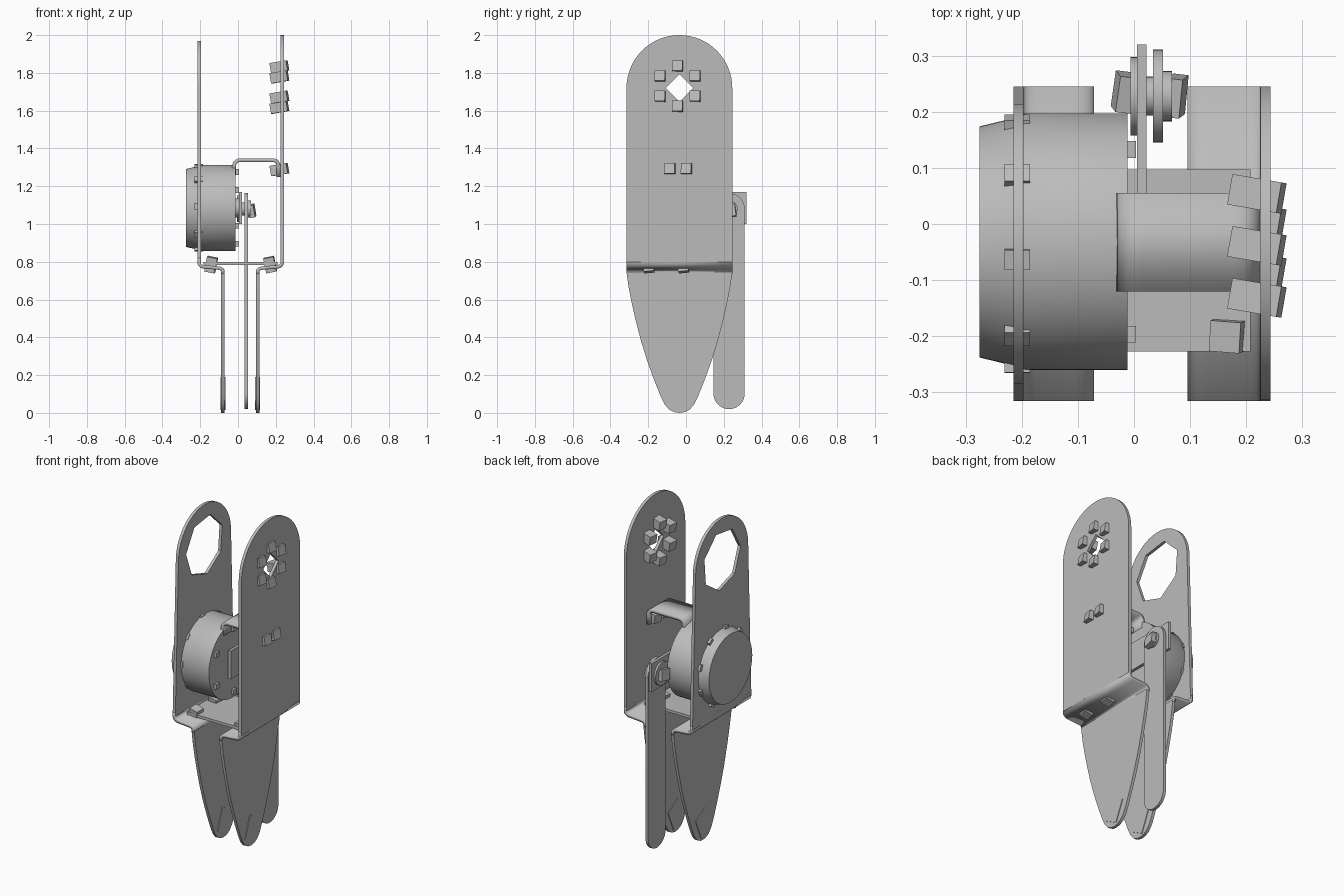
import bpy, bmesh, math
from mathutils import Matrix, Euler

cube = bpy.data.objects.get("Cube")
if cube:
    bpy.data.objects.remove(cube, do_unlink=True)

grey = bpy.data.materials.new("plain_grey")
grey.use_nodes = True
grey.diffuse_color = (0.5, 0.5, 0.5, 1)
grey.node_tree.nodes["Principled BSDF"].inputs["Base Color"].default_value = (0.5, 0.5, 0.5, 1)

CY = -0.035                     # centre line of the plates
TO_SIDE = Euler((math.pi / 2, 0, math.pi / 2)).to_matrix().to_4x4()


def add(name, mesh, smooth=False):
    obj = bpy.data.objects.new(name, mesh)
    bpy.context.collection.objects.link(obj)
    mesh.materials.clear()
    mesh.materials.append(grey)
    if smooth:
        bpy.ops.object.select_all(action='DESELECT')
        obj.select_set(True)
        bpy.context.view_layer.objects.active = obj
        bpy.ops.object.shade_smooth_by_angle(angle=math.radians(35))
    return obj


def sheet(name, x, thick, outlines):
    """Flat sheet in the yz plane; outlines after the first are holes."""
    curve = bpy.data.curves.new(name, 'CURVE')
    curve.dimensions, curve.fill_mode, curve.extrude = '2D', 'BOTH', thick / 2
    for pts in outlines:
        spline = curve.splines.new('POLY')
        spline.points.add(len(pts) - 1)
        for p, (y, z) in zip(spline.points, pts):
            p.co = (y, z, 0, 1)
        spline.use_cyclic_u = True
    temp = bpy.data.objects.new(name + "_temp", curve)
    bpy.context.collection.objects.link(temp)
    mesh = bpy.data.meshes.new_from_object(temp.evaluated_get(bpy.context.evaluated_depsgraph_get()))
    bpy.data.objects.remove(temp, do_unlink=True)
    mesh.transform(Matrix.Translation((x, 0, 0)) @ TO_SIDE)
    return add(name, mesh, True)


def arc(cy, cz, r, a0, a1, n):
    return [(cy + r * math.cos(math.radians(a0 + (a1 - a0) * i / n)),
             cz + r * math.sin(math.radians(a0 + (a1 - a0) * i / n))) for i in range(n + 1)]


def ngon(cy, cz, r, n, start):
    return arc(cy, cz, r, start, start + 360, n)[:-1]


def box(name, loc, size, rot=(0, 0, 0)):
    bm = bmesh.new()
    bmesh.ops.create_cube(bm, size=1, matrix=Matrix.LocRotScale(loc, Euler(rot), size))
    mesh = bpy.data.meshes.new(name)
    bm.to_mesh(mesh)
    bm.free()
    return add(name, mesh)


def lathe(name, cy, cz, profile, n=64):
    """Solid of revolution about the x direction, profile is (x, radius)."""
    bm = bmesh.new()
    rings = [[bm.verts.new((x, y, z)) for y, z in ngon(cy, cz, r, n, 0)] for x, r in profile]
    for a, b in zip(rings, rings[1:]):
        for i in range(n):
            j = (i + 1) % n
            bm.faces.new((a[i], a[j], b[j], b[i]))
    bm.faces.new(rings[0])
    bm.faces.new(rings[-1])
    bmesh.ops.recalc_face_normals(bm, faces=bm.faces)
    mesh = bpy.data.meshes.new(name)
    bm.to_mesh(mesh)
    bm.free()
    return add(name, mesh, True)


def ribbon(name, corners, y0, y1, thick, radius=0.03):
    """Bent strip: an xz path with rounded corners, swept along y."""
    path = [corners[0]]
    for p, c, q in zip(corners, corners[1:], corners[2:]):
        def toward(t):
            d = math.dist(c, t)
            return [c[k] + (t[k] - c[k]) * min(radius, d / 2) / d for k in (0, 1)]
        a, b = toward(p), toward(q)
        for i in range(6):
            t = i / 5
            path.append([a[k] * (1 - t) ** 2 + 2 * c[k] * t * (1 - t) + b[k] * t * t for k in (0, 1)])
    path.append(corners[-1])
    verts = [(x, y, z) for y in (y0, y1) for x, z in path]
    n = len(path)
    mesh = bpy.data.meshes.new(name)
    mesh.from_pydata(verts, [], [(i, i + 1, n + i + 1, n + i) for i in range(n - 1)])
    obj = add(name, mesh, True)
    solid = obj.modifiers.new("thickness", 'SOLIDIFY')
    solid.thickness, solid.offset = thick, 0
    return obj


# Tall side plates with their holes
sheet("left_plate", 0.234, 0.018, [
    [(CY - 0.28, 0.8), (CY + 0.28, 0.8)] + arc(CY, 1.72, 0.28, 0, 180, 32),
    ngon(CY, 1.72, 0.073, 4, 0)])
sheet("right_plate", -0.206, 0.018, [
    [(CY - 0.28, 0.8), (CY + 0.28, 0.8)] + arc(CY, 1.72, 0.25, 0, 180, 32),
    ngon(CY, 1.72, 0.178, 7, 175)])

# Folded flanges, tapering blades and tip pads
half = [(0.28, 0.745), (0.268, 0.66), (0.25, 0.57), (0.229, 0.48), (0.203, 0.38), (0.172, 0.28),
        (0.136, 0.18), (0.1, 0.09), (0.08, 0.048), (0.055, 0.018), (0.028, 0.004)]
blade = [(CY - w, z) for w, z in half] + [(CY, 0)] + [(CY + w, z) for w, z in reversed(half)]
pad = [(CY - 0.062, 0.06), (CY + 0.02, 0.015), (CY + 0.075, 0.14), (CY - 0.015, 0.19)]
for side, xp, xb in (("left", 0.234, 0.104), ("right", -0.206, -0.08)):
    ribbon(side + "_flange", [(xp, 0.82), (xp, 0.775), (xb, 0.765), (xb, 0.735)],
           CY - 0.28, CY + 0.28, 0.018)
    sheet(side + "_blade", xb, 0.018, [blade])
    sheet(side + "_tip_pad", xb, 0.026, [pad])

# Cross plate and upper hook bracket
box("cross_plate", (0.013, -0.065, 0.79), (0.39, 0.324, 0.016))
ribbon("hook_bracket", [(-0.021, 1.26), (-0.021, 1.338), (0.215, 1.338), (0.215, 1.25)],
       -0.12, 0.055, 0.02, 0.035)

# Round motor with rim clips and face screws
MY, MZ = -0.032, 1.085
lathe("motor", MY, MZ, [(-0.275, 0.206), (-0.205, 0.223), (-0.195, 0.2285), (-0.012, 0.2285)])
for i in range(9):
    a = math.radians(98 - 40 * i)
    box("rim_clip", (-0.208, MY + 0.222 * math.cos(a), MZ + 0.222 * math.sin(a)),
        (0.045, 0.022, 0.036), (a, 0, 0))
for i in range(6):
    a = math.radians(30 + 60 * i)
    box("face_screw", (-0.005, MY + 0.19 * math.cos(a), MZ + 0.19 * math.sin(a)), (0.018, 0.03, 0.03))
lathe("motor_shaft", MY, MZ, [(-0.012, 0.05), (0.012, 0.05)], 24)

# Crank arm, swinging lever and their pivot
PY, PZ = 0.228, 1.08
box("crank_arm", (0.0135, 0.11, 1.085), (0.017, 0.42, 0.17))
sheet("lever", 0.043, 0.018, [arc(PY, PZ, 0.083, 0, 180, 20) + arc(PY, 0.103, 0.083, 180, 360, 20)])
lathe("crank_washer", PY, PZ, [(-0.006, 0.07), (0.005, 0.07)], 32)
lathe("pivot_pin", PY, PZ, [(0, 0.035), (0.06, 0.035)], 24)
lathe("lever_washer", PY, PZ, [(0.052, 0.045), (0.068, 0.045)], 24)
box("pivot_bolt", (0.075, 0.228, 1.07), (0.028, 0.07, 0.065), (0.15, -0.15, -0.12))
box("pivot_nut", (-0.018, 0.235, 1.08), (0.03, 0.065, 0.065), (0.15, 0.15, -0.12))

# Tilted bolts through the left plate
TILT = (0, -0.17, -0.17)
spots = ngon(CY - 0.004, 1.725, 0.107, 6, 30) + [(-0.08, 1.288), (0.007, 1.288)]
for y, z in spots:
    box("plate_bolt", (0.219, y, z), (0.09, 0.055, 0.055), TILT)

# Tilted bolts through the flanges
for x, turn in ((0.17, -0.2), (-0.142, 0.2)):
    for y in (-0.198, -0.015):
        box("flange_bolt", (x, y, 0.785), (0.055, 0.055, 0.08), (0.1, turn, -0.08))
